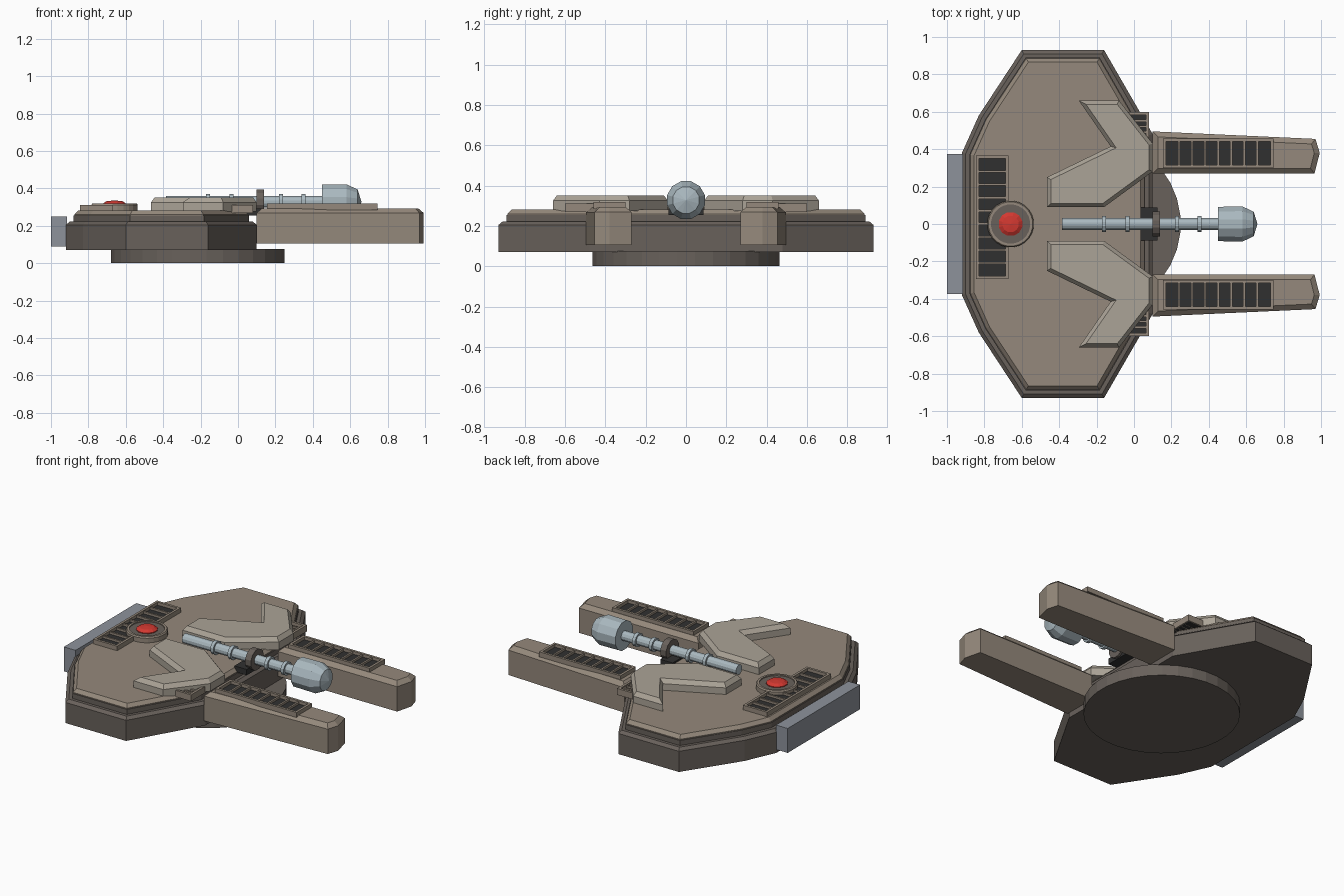
import bpy, bmesh, math
from mathutils import Vector, Matrix

if "Cube" in bpy.data.objects:
    bpy.data.objects.remove(bpy.data.objects["Cube"])


def material(name, rgb):
    m = bpy.data.materials.new(name)
    m.diffuse_color = (*rgb, 1)
    m.use_nodes = True
    m.node_tree.nodes["Principled BSDF"].inputs["Base Color"].default_value = m.diffuse_color
    return m


TAN = material("tan_hull", (0.30, 0.25, 0.20))
BROWN = material("dark_brown", (0.14, 0.12, 0.105))
PALE = material("pale_plate", (0.41, 0.37, 0.31))
BLACK = material("vent_black", (0.03, 0.03, 0.03))
STEEL = material("gun_steel", (0.40, 0.48, 0.52))
GREY = material("rear_grey", (0.27, 0.29, 0.33))
RED = material("signal_red", (0.65, 0.04, 0.03))


def inset(pts, d):
    """Offset a counter-clockwise outline inwards with mitred corners."""
    out, n = [], len(pts)
    for i in range(n):
        p = Vector(pts[i])
        a = (p - Vector(pts[i - 1])).normalized()
        b = (Vector(pts[(i + 1) % n]) - p).normalized()
        na, nb = Vector((-a.y, a.x)), Vector((-b.y, b.x))
        out.append(p + (na + nb) * d / (1 + na.dot(nb)))
    return out


def prism(bm, pts, levels):
    """Stack an outline through (z, inset) levels and cap both ends."""
    area = sum(pts[i - 1][0] * pts[i][1] - pts[i][0] * pts[i - 1][1] for i in range(len(pts)))
    if area < 0:
        pts = pts[::-1]
    rings = [[bm.verts.new((p[0], p[1], z)) for p in inset(pts, d)] for z, d in levels]
    n = len(pts)
    for lo, hi in zip(rings, rings[1:]):
        for i in range(n):
            j = (i + 1) % n
            bm.faces.new((lo[i], lo[j], hi[j], hi[i]))
    bm.faces.new(rings[0][::-1])
    bm.faces.new(rings[-1])


def box(bm, x0, x1, y0, y1, z0, z1):
    prism(bm, [(x0, y0), (x1, y0), (x1, y1), (x0, y1)], [(z0, 0), (z1, 0)])


def finish(name, bm, mat):
    bmesh.ops.recalc_face_normals(bm, faces=bm.faces[:])
    me = bpy.data.meshes.new(name)
    bm.to_mesh(me)
    bm.free()
    me.materials.append(mat)
    ob = bpy.data.objects.new(name, me)
    bpy.context.collection.objects.link(ob)
    return ob


def solid(name, pts, levels, mat):
    bm = bmesh.new()
    prism(bm, pts, levels)
    return finish(name, bm, mat)


def block(name, dims, mat):
    bm = bmesh.new()
    box(bm, *dims)
    return finish(name, bm, mat)


def lathe(name, profile, segs, mat, centre, along_x=False):
    """Revolve (radius, height) points about z, or about x."""
    bm = bmesh.new()
    rings = []
    for k in range(segs):
        a = 2 * math.pi * (k + 0.5) / segs
        rings.append([bm.verts.new((r * math.cos(a), r * math.sin(a), h)) for r, h in profile])
    for k in range(segs):
        a, b = rings[k], rings[(k + 1) % segs]
        for i in range(len(profile) - 1):
            bm.faces.new((a[i], b[i], b[i + 1], a[i + 1]))
    bmesh.ops.remove_doubles(bm, verts=bm.verts[:], dist=1e-5)
    if along_x:
        bmesh.ops.rotate(bm, verts=bm.verts[:], matrix=Matrix.Rotation(math.pi / 2, 3, 'Y'))
    bmesh.ops.translate(bm, verts=bm.verts[:], vec=centre)
    return finish(name, bm, mat)


def vent(name, x0, x1, y0, y1, z0, z1, slots, along_x):
    """Framed grille: dark panel, four frame bars and divider ribs."""
    w, rib = 0.016, 0.012
    block(name + "_panel", (x0 + w / 2, x1 - w / 2, y0 + w / 2, y1 - w / 2, z0, z1 - 0.02), BLACK)
    bm = bmesh.new()
    box(bm, x0, x1, y0, y0 + w, z0, z1)
    box(bm, x0, x1, y1 - w, y1, z0, z1)
    box(bm, x0, x0 + w, y0 + w, y1 - w, z0, z1)
    box(bm, x1 - w, x1, y0 + w, y1 - w, z0, z1)
    for i in range(1, slots):
        if along_x:
            c = x0 + w + (x1 - x0 - 2 * w) * i / slots
            box(bm, c - rib / 2, c + rib / 2, y0 + w, y1 - w, z0, z1 - 0.006)
        else:
            c = y0 + w + (y1 - y0 - 2 * w) * i / slots
            box(bm, x0 + w, x1 - w, c - rib / 2, c + rib / 2, z0, z1 - 0.006)
    finish(name + "_frame", bm, TAN)


# Hull: dark lower body, stepped tan deck
half = [(0.10, 0.48), (-0.16, 0.93), (-0.60, 0.93), (-0.83, 0.58), (-0.92, 0.38)]
outline = half + [(x, -y) for x, y in reversed(half)]
solid("lower_hull", outline, [(0.07, 0), (0.205, 0), (0.222, 0.02)], BROWN)
solid("hull_step", outline, [(0.22, 0.04), (0.255, 0.04)], BROWN)
solid("upper_deck", outline, [(0.25, 0.045), (0.26, 0.045), (0.282, 0.065)], TAN)

# Round base and rear plate
lathe("base_disc", [(0, 0), (0.465, 0), (0.465, 0.075), (0, 0.075)], 32, BROWN, (-0.215, 0, 0))
block("rear_plate", (-1.0, -0.915, -0.375, 0.375, 0.09, 0.25), GREY)

# Mirrored prongs, deck armour and grilles
for s, side in ((-1, "right"), (1, "left")):
    prong = [(0.10, 0.27), (0.965, 0.27), (0.993, 0.38), (0.97, 0.455), (0.10, 0.495)]
    solid(side + "_prong", [(x, s * y) for x, y in prong],
          [(0.105, 0), (0.268, 0), (0.293, 0.028)], TAN)
    armour = [(-0.295, 0.66), (-0.08, 0.66), (0.10, 0.43), (0.10, 0.28),
              (-0.16, 0.09), (-0.465, 0.09), (-0.465, 0.25), (-0.125, 0.415)]
    solid(side + "_armour", [(x, s * y) for x, y in armour],
          [(0.275, 0), (0.325, 0), (0.352, 0.02)], PALE)
    y0, y1 = sorted((s * 0.30, s * 0.458))
    vent(side + "_prong_vent", 0.155, 0.745, y0, y1, 0.285, 0.318, 8, True)
    y0, y1 = sorted((s * 0.38, s * 0.60))
    vent(side + "_deck_vent", -0.045, 0.08, y0, y1, 0.268, 0.31, 6, False)

# Rear grille and signal dome
vent("rear_vent", -0.845, -0.67, -0.295, 0.367, 0.275, 0.312, 9, False)
dome = (-0.66, 0, 0)
lathe("dome_ring", [(0.105, 0.275), (0.125, 0.275), (0.125, 0.312), (0.119, 0.32),
                    (0.105, 0.32), (0.105, 0.275)], 24, TAN, dome)
lathe("dome_seat", [(0, 0.275), (0.107, 0.275), (0.107, 0.313), (0, 0.313)], 24, BROWN, dome)
lathe("dome", [(0, 0.28), (0.065, 0.28), (0.065, 0.318), (0.045, 0.331), (0, 0.336)], 12, RED, dome)

# Gun: barrel, bands, muzzle, clamp and mount
axis = (0, 0, 0.328)
lathe("gun_barrel", [(0, -0.385), (0.032, -0.385), (0.032, 0.46), (0, 0.46)], 12, STEEL, axis, True)
for i, x in enumerate((-0.16, -0.035, 0.23, 0.35)):
    lathe("barrel_band_%d" % (i + 1), [(0, x - 0.011), (0.044, x - 0.011), (0.044, x + 0.011),
                                       (0, x + 0.011)], 12, STEEL, axis, True)
lathe("gun_muzzle", [(0, 0.448), (0.095, 0.448), (0.097, 0.58), (0.068, 0.64), (0, 0.66)],
      12, STEEL, axis, True)
lathe("gun_clamp", [(0, 0.098), (0.068, 0.098), (0.068, 0.14), (0, 0.14)], 12, BROWN, axis, True)
block("gun_mount", (0.035, 0.125, -0.088, 0.088, 0.255, 0.293), BLACK)
